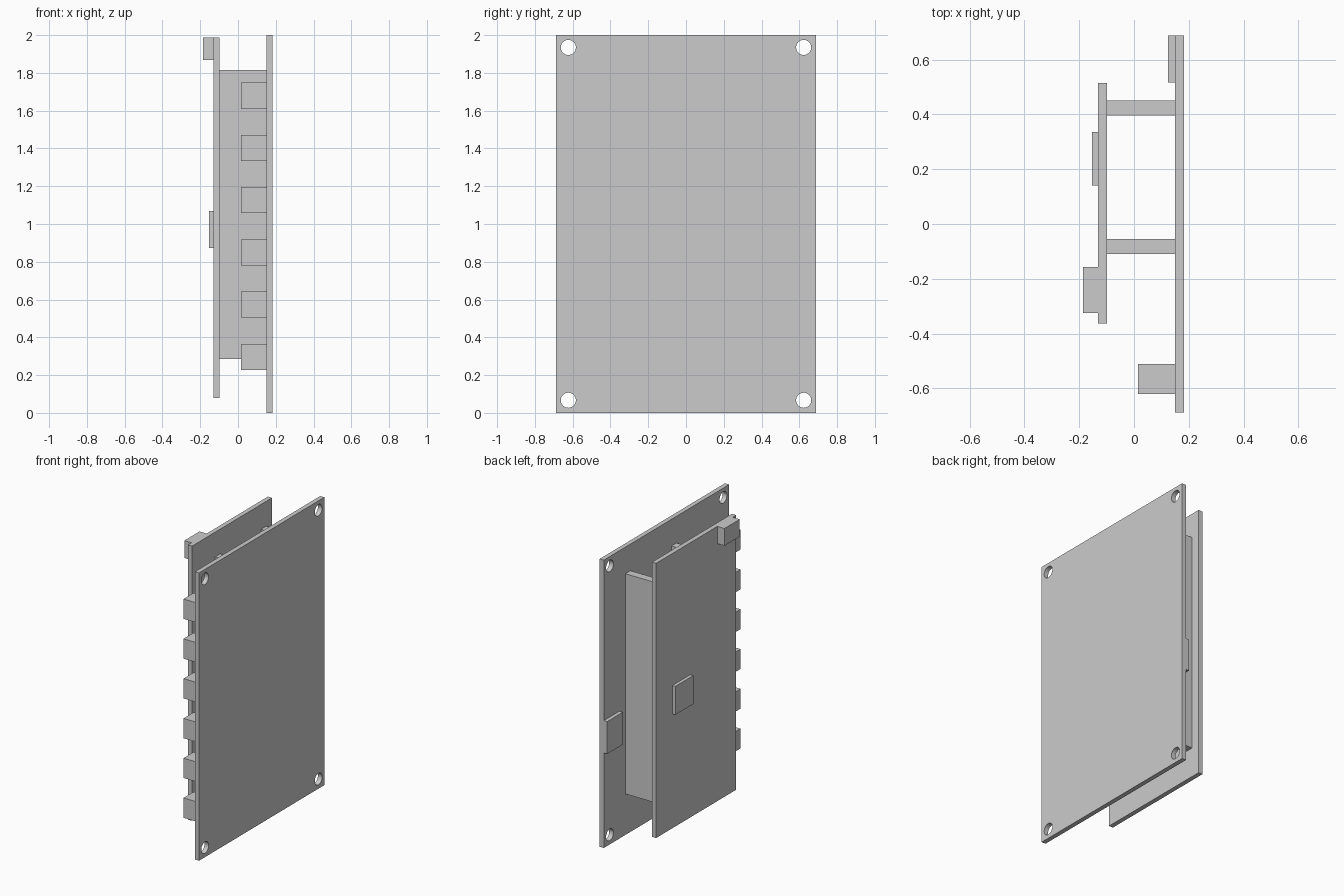
import bpy
import math

if "Cube" in bpy.data.objects:
    bpy.data.objects.remove(bpy.data.objects["Cube"])


def box(name, x, y, z):
    """Box from (min, max) ranges on each axis."""
    bpy.ops.mesh.primitive_cube_add(size=1)
    ob = bpy.context.object
    ob.name = name
    ob.location = [(r[0] + r[1]) / 2 for r in (x, y, z)]
    ob.scale = [r[1] - r[0] for r in (x, y, z)]
    bpy.ops.object.transform_apply(location=True, rotation=False, scale=True)
    return ob


def drill(target, y, z, radius):
    """Cut a round hole through the target along x."""
    bpy.ops.mesh.primitive_cylinder_add(vertices=32, radius=radius, depth=0.2,
                                        location=(0.165, y, z),
                                        rotation=(0, math.pi / 2, 0))
    cutter = bpy.context.object
    cutter.hide_render = True
    bpy.context.view_layer.objects.active = target
    mod = target.modifiers.new("hole", 'BOOLEAN')
    mod.operation = 'DIFFERENCE'
    mod.solver = 'EXACT'
    mod.object = cutter
    bpy.ops.object.modifier_apply(modifier=mod.name)
    bpy.data.objects.remove(cutter, do_unlink=True)


# Main board with four corner mounting holes
main_board = box("main_board", (0.15, 0.182), (-0.688, 0.688), (0, 2))
for y in (-0.623, 0.623):
    for z in (0.067, 1.935):
        drill(main_board, y, z, 0.04)

# Smaller board stacked on two pin header strips
box("controller_board", (-0.131, -0.099), (-0.363, 0.515), (0.078, 1.987))
for i, y in enumerate((-0.082, 0.423)):
    box(f"header_strip_{i + 1}", (-0.099, 0.15), (y - 0.028, y + 0.028), (0.285, 1.815))

# Row of six terminal blocks along the front edge
for i in range(6):
    z = 0.297 + i * 0.2764
    box(f"terminal_block_{i + 1}", (0.015, 0.15), (-0.62, -0.51), (z - 0.069, z + 0.069))

# Processor chip and port on the smaller board
box("processor_chip", (-0.154, -0.131), (0.14, 0.336), (0.872, 1.07))
box("cable_port", (-0.186, -0.131), (-0.324, -0.157), (1.867, 1.987))

# Socket at the rear edge of the main board
box("edge_socket", (0.124, 0.15), (0.516, 0.688), (0.66, 0.885))
